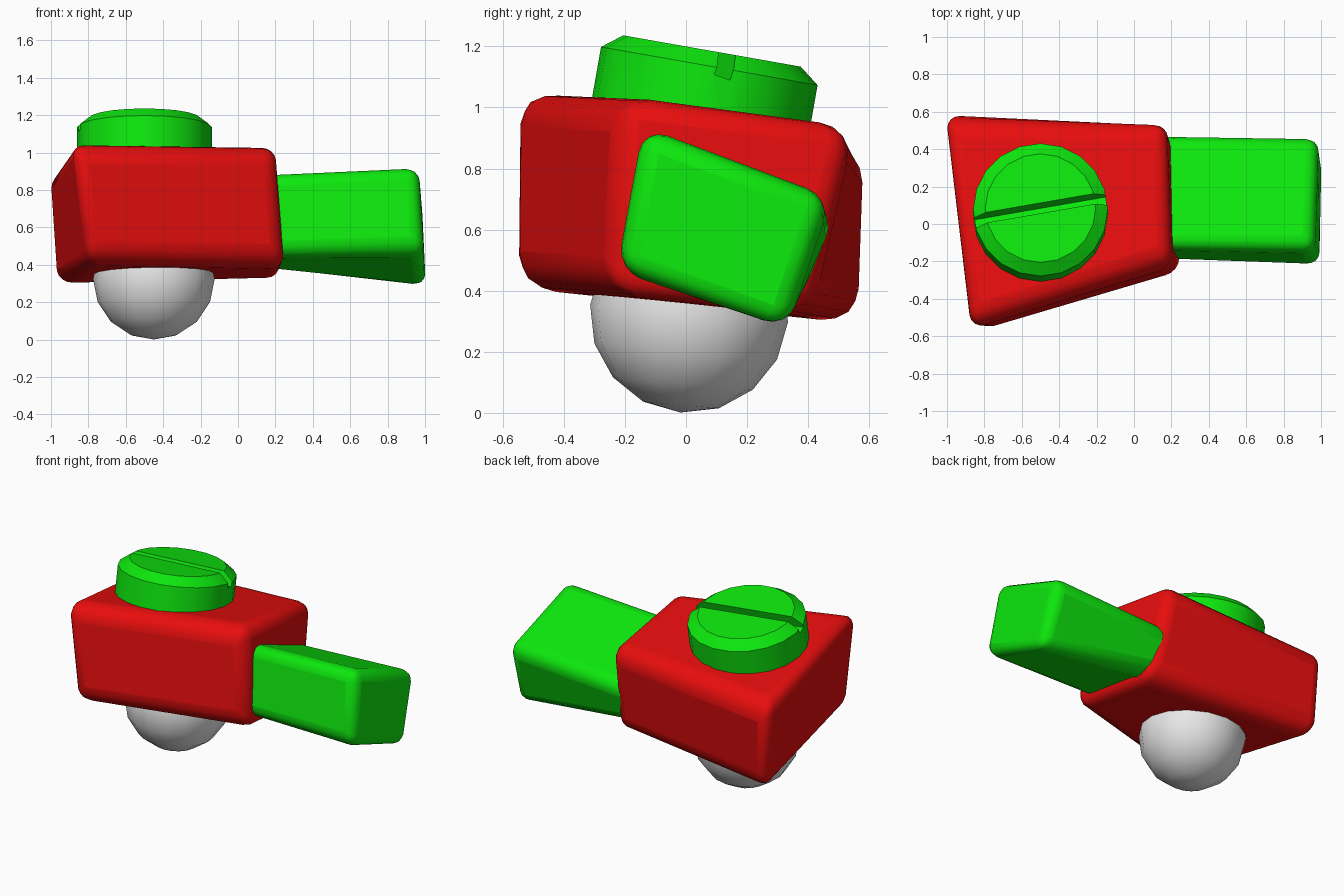
import bpy, bmesh, math
from mathutils import Vector, Matrix

if "Cube" in bpy.data.objects:
    bpy.data.objects.remove(bpy.data.objects["Cube"])


def material(name, rgb):
    m = bpy.data.materials.new(name)
    m.diffuse_color = (*rgb, 1)
    m.use_nodes = True
    m.node_tree.nodes["Principled BSDF"].inputs["Base Color"].default_value = m.diffuse_color
    return m


RED = material("red", (0.8, 0.004, 0.004))
GREEN = material("green", (0.004, 0.8, 0.004))
GREY = material("light grey", (0.8, 0.8, 0.8))


def make_object(name, bm, mat):
    bmesh.ops.recalc_face_normals(bm, faces=bm.faces[:])
    mesh = bpy.data.meshes.new(name)
    bm.to_mesh(mesh)
    bm.free()
    ob = bpy.data.objects.new(name, mesh)
    bpy.context.collection.objects.link(ob)
    if mat:
        mesh.materials.append(mat)
    return ob


def smooth(ob, angle):
    bpy.ops.object.select_all(action='DESELECT')
    ob.select_set(True)
    bpy.context.view_layer.objects.active = ob
    bpy.ops.object.shade_smooth_by_angle(angle=math.radians(angle))


def rounded_block(name, left, right, mat, width, end_weight):
    """Skewed block between two four-cornered ends, with softened edges."""
    bm = bmesh.new()
    a = [bm.verts.new(p) for p in left]
    b = [bm.verts.new(p) for p in right]
    bm.faces.new(a)
    bm.faces.new(b[::-1])
    for i in range(4):
        j = (i + 1) % 4
        bm.faces.new((a[i], b[i], b[j], a[j]))
    layer = bm.edges.layers.float.new("bevel_weight_edge")
    for e in bm.edges:
        d = e.verts[0].co - e.verts[1].co
        lengthwise = abs(d.x) > max(abs(d.y), abs(d.z))
        e[layer] = 1.0 if lengthwise else end_weight
    ob = make_object(name, bm, mat)
    bev = ob.modifiers.new("rounding", 'BEVEL')
    bev.limit_method = 'WEIGHT'
    bev.width = width
    bev.segments = 4
    smooth(ob, 40)
    return ob


# Ends are listed: front top, back top, back bottom, front bottom
rounded_block("body",
              [(-0.88, -0.56, 1.06), (-1.01, 0.58, 0.87), (-0.975, 0.575, 0.29), (-0.80, -0.565, 0.41)],
              [(0.20, -0.22, 1.04), (0.17, 0.555, 0.94), (0.22, 0.40, 0.32), (0.25, -0.26, 0.39)],
              RED, 0.12, 0.6)

rounded_block("arm",
              [(0.05, -0.13, 0.90), (0.05, 0.495, 0.65), (0.05, 0.38, 0.39), (0.05, -0.19, 0.44)],
              [(0.965, -0.14, 0.94), (0.985, 0.475, 0.71), (1.005, 0.33, 0.265), (0.995, -0.23, 0.47)],
              GREEN, 0.085, 0.8)

# Ball foot, slightly tilted
bm = bmesh.new()
bmesh.ops.create_uvsphere(bm, u_segments=16, v_segments=8, radius=0.325,
                          matrix=Matrix.Translation((-0.45, 0.01, 0.325)) @ Matrix.Rotation(math.radians(-5), 4, 'X'))
smooth(make_object("ball_foot", bm, GREY), 60)

# Knob: chamfered disc, tilted with the top of the body
SIDES = 20
tilt = Matrix.Translation((-0.50, 0.085, 1.185)) @ Matrix.Rotation(math.radians(-10), 4, 'X')
bm = bmesh.new()
rings = []
for r, z in ((0.36, -0.32), (0.36, -0.05), (0.295, 0.0)):
    rings.append([bm.verts.new(tilt @ Vector((r * math.cos(2 * math.pi * i / SIDES),
                                              r * math.sin(2 * math.pi * i / SIDES), z)))
                  for i in range(SIDES)])
bm.faces.new(rings[0][::-1])
bm.faces.new(rings[-1])
for lo, hi in zip(rings, rings[1:]):
    for i in range(SIDES):
        j = (i + 1) % SIDES
        bm.faces.new((lo[i], lo[j], hi[j], hi[i]))
knob = make_object("knob", bm, GREEN)

# Slot across the knob
bm = bmesh.new()
bmesh.ops.create_cube(bm, size=1, matrix=tilt @ Matrix.Rotation(math.radians(10), 4, 'Z')
                      @ Matrix.Rotation(math.radians(-10), 4, 'X') @ Matrix.Diagonal((1.0, 0.055, 0.16, 1)))
cutter = make_object("slot_cutter", bm, None)
cutter.hide_render = True
cutter.hide_set(True)
cut = knob.modifiers.new("slot", 'BOOLEAN')
cut.operation = 'DIFFERENCE'
cut.solver = 'EXACT'
cut.object = cutter
smooth(knob, 25)
